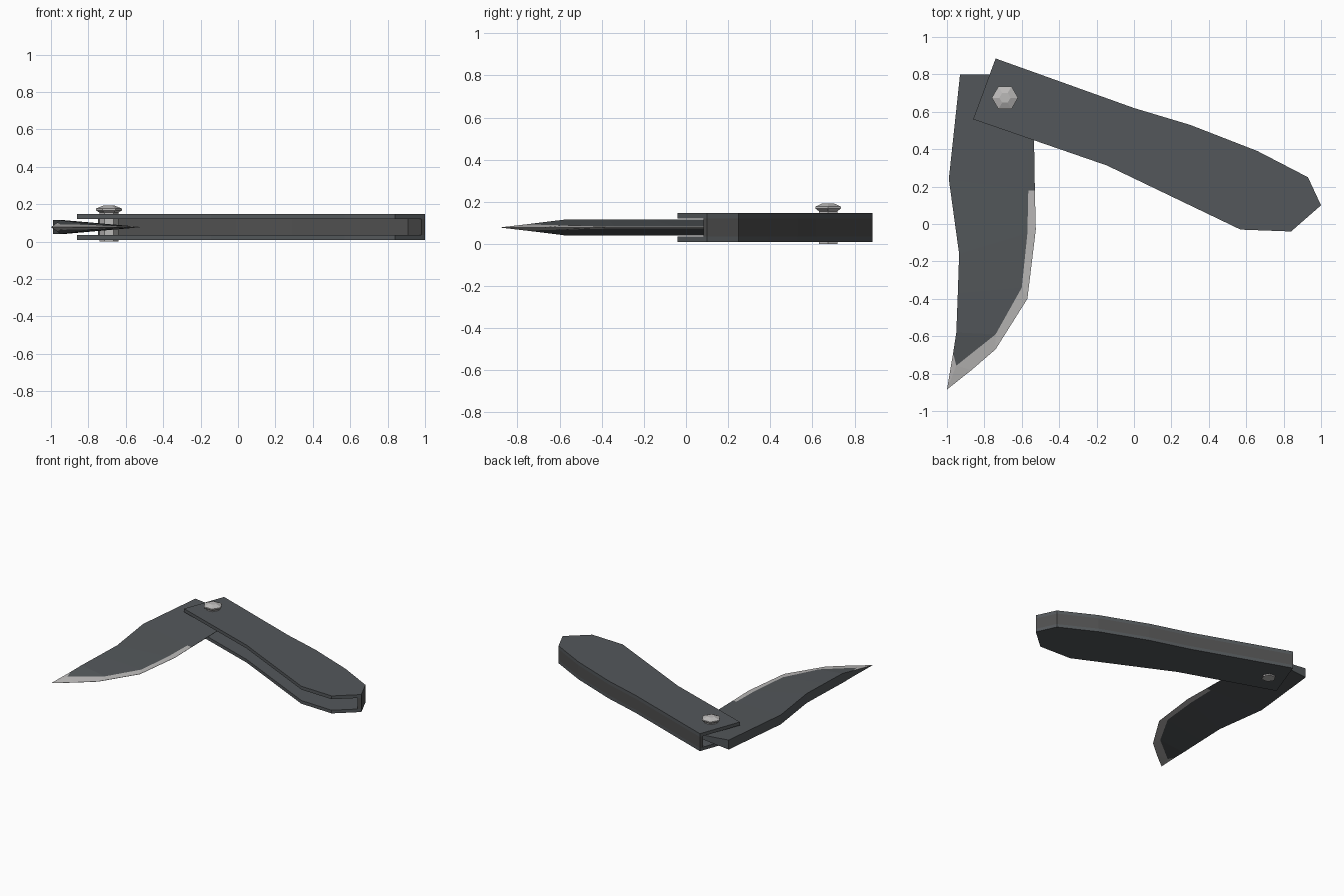
import bpy, bmesh, math

if "Cube" in bpy.data.objects:
    bpy.data.objects.remove(bpy.data.objects["Cube"])


def material(name, rgb):
    m = bpy.data.materials.new(name)
    m.diffuse_color = (*rgb, 1)
    m.use_nodes = True
    m.node_tree.nodes["Principled BSDF"].inputs["Base Color"].default_value = m.diffuse_color
    return m


SLATE = material("slate grey", (0.088, 0.097, 0.104))
CHARCOAL = material("charcoal", (0.080, 0.080, 0.080))
SILVER = material("silver", (0.50, 0.49, 0.485))


def finish(bm, name, *mats):
    bmesh.ops.recalc_face_normals(bm, faces=bm.faces)
    mesh = bpy.data.meshes.new(name)
    bm.to_mesh(mesh)
    bm.free()
    for m in mats:
        mesh.materials.append(m)
    ob = bpy.data.objects.new(name, mesh)
    bpy.context.collection.objects.link(ob)
    return ob


def prism(name, outline, z0, z1, mat):
    """Flat outline extruded from z0 to z1."""
    bm = bmesh.new()
    face = bm.faces.new([bm.verts.new((x, y, z0)) for x, y in outline])
    ext = bmesh.ops.extrude_face_region(bm, geom=[face], use_keep_orig=True)
    for v in ext["geom"]:
        if isinstance(v, bmesh.types.BMVert):
            v.co.z = z1
    return finish(bm, name, mat)


# handle: two plates joined by a thin wall along the back
back = [(-0.74, 0.885), (0.0, 0.62), (0.30, 0.53), (0.66, 0.39), (0.93, 0.25), (1.0, 0.10)]
front = [(0.84, -0.04), (0.57, -0.03), (-0.145, 0.313), (-0.86, 0.56)]
inner = [(-0.748, 0.86), (-0.008, 0.595), (0.29, 0.505), (0.65, 0.365), (0.91, 0.23), (0.98, 0.0825)]
prism("handle_plate_bottom", back + front, 0.010, 0.035, SLATE)
prism("handle_plate_top", back + front, 0.121, 0.147, SLATE)
prism("handle_back_wall", back + inner[::-1], 0.035, 0.121, CHARCOAL)

# blade: stations from tang to tip, each spine / bevel line / cutting edge as (x, y, half thickness)
ZC = 0.078
stations = [
    [(-0.93, 0.80, 0.037), (-0.58, 0.80, 0.006), (-0.54, 0.80, 0.002)],
    [(-0.99, 0.24, 0.037), (-0.565, 0.18, 0.005), (-0.53, 0.18, 0.001)],
    [(-0.935, -0.16, 0.037), (-0.57, -0.05, 0.005), (-0.525, -0.03, 0.001)],
    [(-0.942, -0.37, 0.037), (-0.60, -0.34, 0.005), (-0.57, -0.40, 0.001)],
    [(-0.95, -0.58, 0.037), (-0.74, -0.59, 0.010), (-0.74, -0.67, 0.001)],
    [(-0.967, -0.69, 0.023), (-0.95, -0.757, 0.015), (-0.87, -0.782, 0.001)],
]
bm = bmesh.new()
rings = []
for st in stations:
    up = [bm.verts.new((x, y, ZC + h)) for x, y, h in st]
    down = [bm.verts.new((x, y, ZC - h)) for x, y, h in st]
    rings.append(up + down[::-1])
tip = bm.verts.new((-1.0, -0.885, ZC))
bm.faces.new(rings[0])
for i, (a, b) in enumerate(zip(rings, rings[1:])):
    for k in range(6):
        f = bm.faces.new((a[k], a[(k + 1) % 6], b[(k + 1) % 6], b[k]))
        # ground cutting edge is bright from the second station on
        f.material_index = 1 if i > 0 and k in (1, 2, 3) else 0
last = rings[-1]
for k in range(6):
    f = bm.faces.new((last[k], last[(k + 1) % 6], tip))
    f.material_index = 0 if k == 5 else 1
finish(bm, "blade", SLATE, SILVER)

# pivot bolt: hexagonal, flared head above the top plate
profile = [(0.05, 0.0), (0.05, 0.155), (0.07, 0.168), (0.07, 0.177), (0.03, 0.193)]
bm = bmesh.new()
rings = [[bm.verts.new((-0.69 + r * math.cos(k * math.pi / 3),
                        0.675 + r * math.sin(k * math.pi / 3), z)) for k in range(6)]
         for r, z in profile]
bm.faces.new(rings[0])
bm.faces.new(rings[-1])
for a, b in zip(rings, rings[1:]):
    for k in range(6):
        bm.faces.new((a[k], a[(k + 1) % 6], b[(k + 1) % 6], b[k]))
finish(bm, "pivot_bolt", SILVER)
